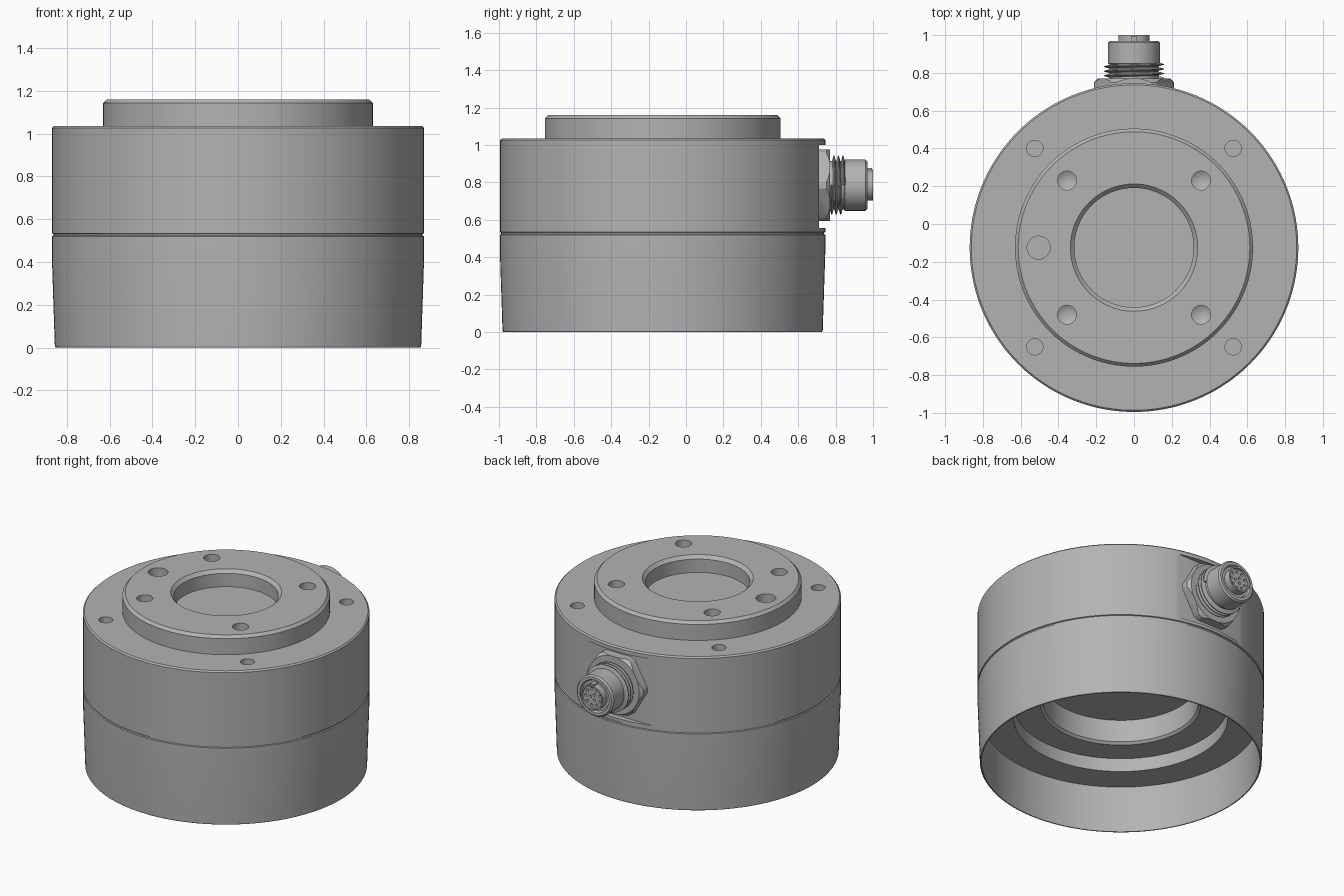
import bpy, bmesh
from math import pi, radians, cos, sin
from mathutils import Vector, Matrix

if "Cube" in bpy.data.objects:
    bpy.data.objects.remove(bpy.data.objects["Cube"], do_unlink=True)

grey = bpy.data.materials.new("machined grey")
grey.use_nodes = True
colour = (0.45, 0.45, 0.45, 1)
grey.diffuse_color = colour
grey.node_tree.nodes["Principled BSDF"].inputs["Base Color"].default_value = colour

BODY_Y = -0.125
PLUG_Z = 0.785
TO_BACK = Matrix.Translation((0, 0, PLUG_Z)) @ Matrix.Rotation(-pi / 2, 4, 'X')


def lathe(bm, profile, segs, at=(0, 0)):
    """Spin (radius, height) points around a vertical axis."""
    centre = Vector((at[0], at[1], 0))
    verts = [bm.verts.new(centre + Vector((r, 0, h))) for r, h in profile]
    edges = [bm.edges.new(p) for p in zip(verts, verts[1:])]
    bmesh.ops.spin(bm, geom=verts + edges, cent=centre, axis=(0, 0, 1),
                   angle=2 * pi, steps=segs)


def finish(name, bm, matrix=None):
    bmesh.ops.remove_doubles(bm, verts=bm.verts[:], dist=0.0002)
    bmesh.ops.recalc_face_normals(bm, faces=bm.faces[:])
    if matrix:
        bm.transform(matrix)
    mesh = bpy.data.meshes.new(name)
    bm.to_mesh(mesh)
    bm.free()
    mesh.materials.append(grey)
    obj = bpy.data.objects.new(name, mesh)
    bpy.context.collection.objects.link(obj)
    return obj


def turned(name, profile, segs=64, at=(0, 0), matrix=None):
    bm = bmesh.new()
    lathe(bm, profile, segs, at)
    return finish(name, bm, matrix)


def box(name, size, centre):
    bm = bmesh.new()
    bmesh.ops.create_cube(bm, size=1)
    bm.transform(Matrix.Translation(centre) @ Matrix.Diagonal((*size, 1)))
    return finish(name, bm)


def carve(obj, cutter, operation='DIFFERENCE'):
    mod = obj.modifiers.new("carve", 'BOOLEAN')
    mod.operation, mod.object, mod.solver = operation, cutter, 'EXACT'
    bpy.context.view_layer.objects.active = obj
    bpy.ops.object.modifier_apply(modifier=mod.name)
    bpy.data.objects.remove(cutter, do_unlink=True)


# Housing: hollow underside, seam groove, raised top flange with a recess
housing = turned("housing", [
    (0, .565), (.47, .565), (.47, .415), (.485, .40), (.65, .40), (.65, .31),
    (.84, .31), (.845, 0), (.852, 0), (.856, .006), (.87, .43), (.87, .52),
    (.863, .523), (.863, .531), (.87, .534), (.87, 1.026), (.861, 1.035),
    (.63, 1.035), (.63, 1.142), (.613, 1.16), (.337, 1.16), (.316, 1.139),
    (.316, 1.05), (0, 1.05)], 144, (0, BODY_Y))

# Mounting holes: drilled in the flange, flat-bottomed in the shoulder
bm = bmesh.new()
for sx in (-1, 1):
    for sy in (-1, 1):
        lathe(bm, [(0, 1.2), (.05, 1.2), (.05, 1.04), (0, 1.01)], 32,
              (sx * .355, BODY_Y + sy * .355))
        lathe(bm, [(0, 1.1), (.043, 1.1), (.043, .93), (0, .93)], 32,
              (sx * .525, BODY_Y + sy * .525))
lathe(bm, [(0, 1.2), (.061, 1.2), (.061, 1.08), (0, 1.08)], 32, (-.505, BODY_Y))
carve(housing, finish("hole_cutter", bm))

# Flat pocket at the back for the plug
carve(housing, box("flat_cutter", (.8, .2, .445), (0, .81, .7775)))

# Hexagonal nut with rounded-off corners
nut = turned("plug_nut", [(0, .70), (.22, .70), (.22, .77), (0, .77)], 6, matrix=TO_BACK)
carve(nut, turned("nut_chamfer", [(0, .69), (.211, .69), (.211, .75), (.19, .772),
                                  (0, .772)], 64, matrix=TO_BACK), 'INTERSECT')

# Plug sleeve, stepped down to a hollow tip
sleeve = turned("plug_sleeve", [
    (0, .74), (.13, .74), (.13, .845), (.137, .85), (.137, .96), (.127, .97),
    (.108, .97), (.10, .955), (.083, .955), (.083, 1), (.074, 1), (.074, .985),
    (0, .985)], matrix=TO_BACK)

# Contact sockets in the tip
bm = bmesh.new()
for count, ring in ((3, .02), (9, .055)):
    for i in range(count):
        a = 2 * pi * i / count
        lathe(bm, [(0, 1.02), (.009, 1.02), (.009, .96), (0, .96)], 12,
              (ring * cos(a), ring * sin(a)))
carve(sleeve, finish("socket_cutter", bm, TO_BACK))
key = box("plug_key", (.03, .04, .014), (0, .975, PLUG_Z + .086))

# Helical thread behind the sleeve
bm = bmesh.new()
ridge = [bm.verts.new((r, 0, h)) for r, h in
         ((.125, .762), (.158, .771), (.158, .775), (.125, .784))]
edges = [bm.edges.new((ridge[i], ridge[(i + 1) % 4])) for i in range(4)]
turns, steps, pitch = 3, 48, .024
bmesh.ops.spin(bm, geom=ridge + edges, cent=(0, 0, 0), axis=(0, 0, 1),
               dvec=(0, 0, pitch / steps), angle=2 * pi * turns, steps=steps * turns)
bmesh.ops.holes_fill(bm, edges=[e for e in bm.edges if e.is_boundary], sides=4)
thread = finish("plug_thread", bm, TO_BACK)

# Smooth round walls, keep machined edges crisp
bpy.ops.object.select_all(action='DESELECT')
for obj in (housing, nut, sleeve, thread, key):
    obj.select_set(True)
    bpy.context.view_layer.objects.active = obj
bpy.ops.object.shade_smooth_by_angle(angle=radians(25))
